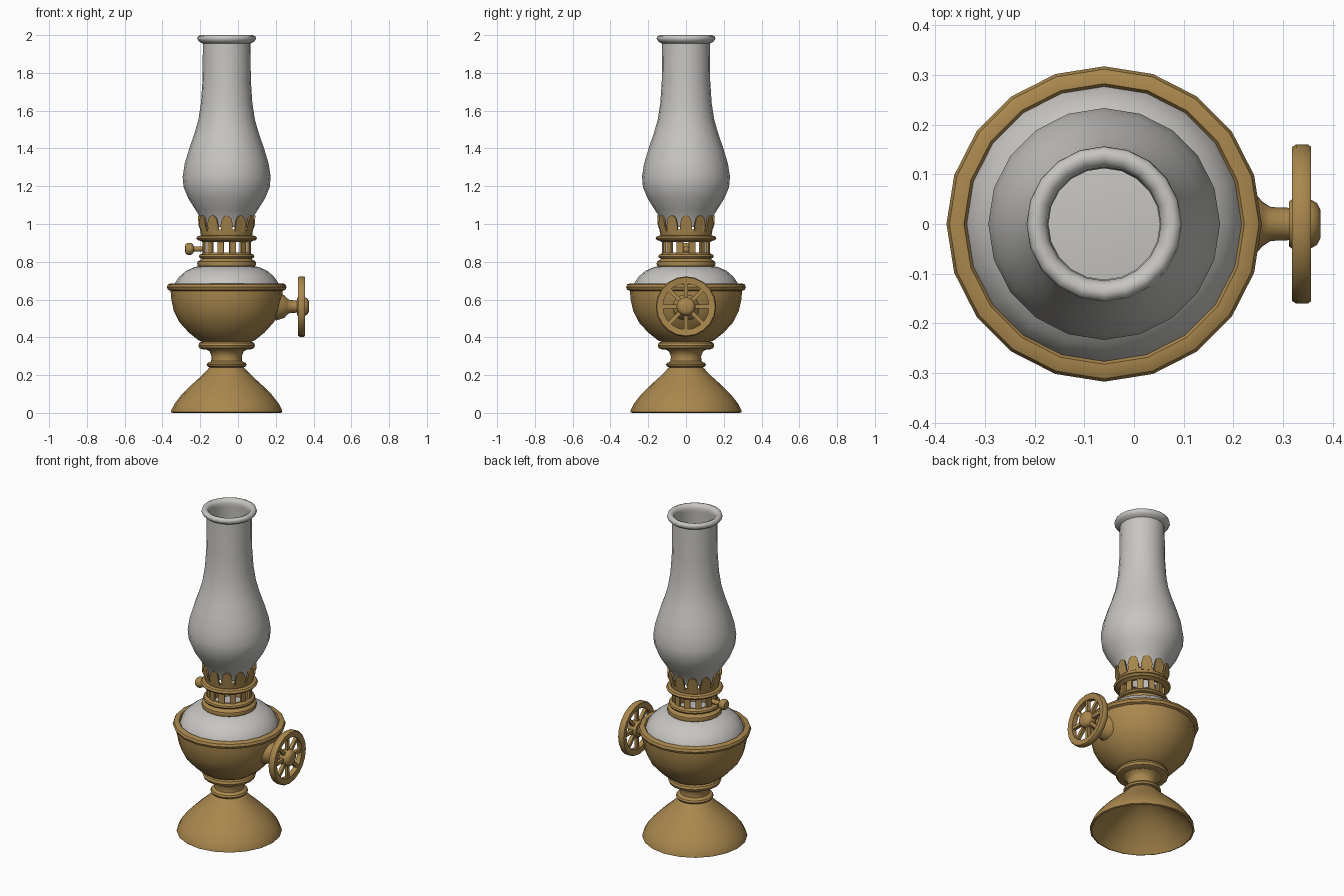
import bpy, bmesh, math
from mathutils import Matrix, Vector

if "Cube" in bpy.data.objects:
    bpy.data.objects.remove(bpy.data.objects["Cube"])

CX = -0.06          # lamp axis
N = 20              # sides of the turned parts


def material(name, rgb):
    m = bpy.data.materials.new(name)
    m.diffuse_color = (*rgb, 1)
    m.use_nodes = True
    m.node_tree.nodes["Principled BSDF"].inputs["Base Color"].default_value = m.diffuse_color
    return m


BRASS = material("aged brass", (0.40, 0.245, 0.075))
GLASS = material("frosted glass grey", (0.57, 0.56, 0.54))


def finish(bm, name, mat, angle=40):
    bmesh.ops.remove_doubles(bm, verts=bm.verts, dist=1e-5)
    bmesh.ops.recalc_face_normals(bm, faces=bm.faces)
    me = bpy.data.meshes.new(name)
    bm.to_mesh(me)
    bm.free()
    me.materials.append(mat)
    ob = bpy.data.objects.new(name, me)
    bpy.context.collection.objects.link(ob)
    bpy.ops.object.select_all(action='DESELECT')
    ob.select_set(True)
    bpy.context.view_layer.objects.active = ob
    bpy.ops.object.shade_smooth_by_angle(angle=math.radians(angle))
    return ob


def lathe(name, profile, mat, n=N, matrix=None, closed=False, angle=40):
    """Spin (radius, height) points about z, then place with matrix."""
    bm = bmesh.new()
    pts = list(profile) + ([profile[0]] if closed else [])
    rings = []
    for r, z in pts:
        rings.append([bm.verts.new((r * math.sin(2 * math.pi * i / n),
                                    r * math.cos(2 * math.pi * i / n), z))
                      for i in range(n)])
    for a, b in zip(rings, rings[1:]):
        for i in range(n):
            j = (i + 1) % n
            bm.faces.new((a[i], a[j], b[j], b[i]))
    bmesh.ops.remove_doubles(bm, verts=bm.verts, dist=1e-5)
    bmesh.ops.transform(bm, verts=bm.verts,
                        matrix=matrix or Matrix.Translation((CX, 0, 0)))
    return finish(bm, name, mat, angle)


def bead(r, z, w, h):
    """Rounded ring section bulging outward from radius r to r + w."""
    return [(r + w * math.sin(math.pi * k / 4), z - h * math.cos(math.pi * k / 4))
            for k in range(5)]


# Hollow flared foot with stem
lathe("foot", [(0, 0.2), (0.08, 0.19), (0.16, 0.13), (0.24, 0.06), (0.285, 0.0),
               (0.295, 0.004), (0.293, 0.015), (0.275, 0.05), (0.24, 0.095),
               (0.19, 0.145), (0.14, 0.19), (0.105, 0.225), (0.092, 0.24)]
      + bead(0.088, 0.255, 0.018, 0.014)
      + [(0.082, 0.275), (0.08, 0.30), (0.09, 0.325), (0.115, 0.34), (0, 0.345)], BRASS)

# Bowl with collar below and rolled rim above
lathe("bowl", [(0, 0.335), (0.11, 0.335)] + bead(0.13, 0.357, 0.02, 0.02)
      + [(0.15, 0.385), (0.2, 0.425), (0.25, 0.48), (0.28, 0.54), (0.293, 0.60), (0.297, 0.645)]
      + bead(0.297, 0.666, 0.02, 0.02) + [(0.282, 0.686), (0.272, 0.67), (0, 0.66)], BRASS)

# Glass oil reservoir shoulder
lathe("reservoir", [(0.28, 0.665), (0.272, 0.69), (0.25, 0.722), (0.215, 0.752),
                    (0.17, 0.772), (0.13, 0.78), (0, 0.78)], GLASS)

# Burner collar, open through the middle
lathe("burner_collar", [(0.118, 0.772), (0.15, 0.772)] + bead(0.146, 0.79, 0.01, 0.016)
      + [(0.135, 0.812)] + bead(0.133, 0.829, 0.014, 0.012)
      + [(0.127, 0.848), (0.115, 0.848)], BRASS, closed=True)

# Slotted gallery posts and the solid band over them
bm = bmesh.new()
for i in range(12):
    a = 2 * math.pi * (i + 0.5) / 12
    m = (Matrix.Translation((CX, 0, 0)) @ Matrix.Rotation(a, 4, 'Z')
         @ Matrix.Translation((0.121, 0, 0.877)) @ Matrix.Diagonal((0.013, 0.034, 0.075, 1)))
    bmesh.ops.create_cube(bm, size=1, matrix=m)
finish(bm, "gallery_posts", BRASS)
lathe("gallery_flange", [(0.115, 0.905), (0.13, 0.905)] + bead(0.135, 0.925, 0.026, 0.015)
      + [(0.137, 0.945), (0.139, 0.972), (0.129, 0.972)], BRASS, closed=True)

# Crown of round-topped prongs holding the chimney
bm = bmesh.new()
for i in range(12):
    a0 = 2 * math.pi * i / 12
    cols = []
    for k in range(9):
        f = -1 + k / 4
        a = a0 + math.radians(12.3) * f
        top = 0.995 + 0.05 * math.sqrt(max(0, 1 - f * f))
        cols.append([bm.verts.new((CX + r * math.sin(a), r * math.cos(a), z))
                     for r, z in ((0.129, 0.96), (0.139, 0.96), (0.153, top), (0.143, top))])
    for p, q in zip(cols, cols[1:]):
        for j in range(4):
            bm.faces.new((p[j], p[(j + 1) % 4], q[(j + 1) % 4], q[j]))
    bm.faces.new(cols[0])
    bm.faces.new(cols[-1])
finish(bm, "crown_prongs", BRASS)

# Glass chimney: outer wall, rolled lip, inner wall
outer = [(0.122, 0.985), (0.136, 1.03), (0.165, 1.075), (0.203, 1.135), (0.228, 1.195),
         (0.233, 1.25), (0.222, 1.32), (0.198, 1.40), (0.172, 1.475), (0.15, 1.55),
         (0.136, 1.64), (0.128, 1.76), (0.126, 1.955)]
lip = [(0.145, 1.965), (0.156, 1.98), (0.152, 1.994), (0.138, 2.0), (0.122, 1.993), (0.114, 1.975)]
inner = [(r - 0.01, z) for r, z in reversed(outer)]
lathe("chimney", outer + lip + inner, GLASS, closed=True, angle=60)


def along_x(x, z, flip=1):
    """Frame whose local z runs along world x."""
    return Matrix.Translation((x, 0, z)) @ Matrix.Rotation(flip * math.pi / 2, 4, 'Y')


# Side axle flaring out of the bowl
WZ = 0.563
lathe("wheel_axle", [(0, -0.05), (0.075, -0.04), (0.06, 0.005), (0.045, 0.018), (0.034, 0.035),
                     (0.032, 0.085), (0, 0.09)], BRASS, 12, along_x(0.24, WZ))

# Hand wheel: rim, spokes, hub
lathe("wheel_rim", [(0.122, 0.004), (0.155, 0.0), (0.16, 0.008), (0.16, 0.032),
                    (0.155, 0.038), (0.122, 0.034)], BRASS, 20, along_x(0.318, WZ), closed=True)
lathe("wheel_hub", [(0, -0.006), (0.045, -0.006), (0.05, 0.0), (0.05, 0.036), (0.042, 0.05),
                    (0.028, 0.057), (0, 0.057)], BRASS, 12, along_x(0.318, WZ))
bm = bmesh.new()
for i in range(8):
    m = (Matrix.Translation((0.337, 0, WZ)) @ Matrix.Rotation(2 * math.pi * i / 8, 4, 'X')
         @ Matrix.Translation((0, 0, 0.083)) @ Matrix.Diagonal((0.02, 0.02, 0.09, 1)))
    bmesh.ops.create_cube(bm, size=1, matrix=m)
finish(bm, "wheel_spokes", BRASS)

# Small wick knob on the left of the burner
lathe("wick_knob", [(0, 0), (0.014, 0.0), (0.014, 0.055), (0.024, 0.06), (0.032, 0.072),
                    (0.032, 0.088), (0.024, 0.1), (0, 0.104)],
      BRASS, 12, along_x(-0.178, 0.868, -1))
